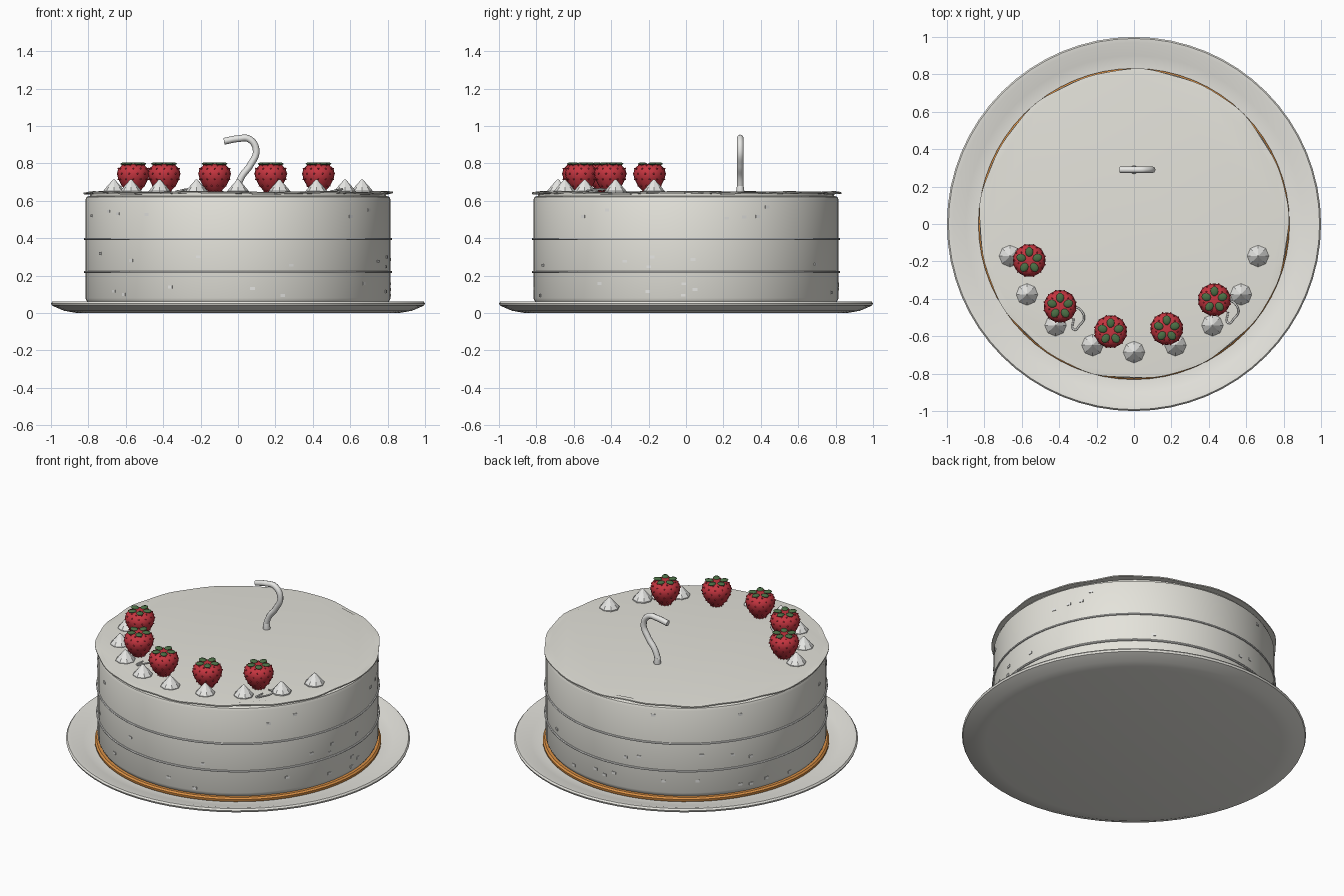
import bpy, bmesh, math, random
from mathutils import Vector, Matrix

if "Cube" in bpy.data.objects:
    bpy.data.objects.remove(bpy.data.objects["Cube"])
random.seed(4)

def mat(name, c):
    m = bpy.data.materials.new(name)
    m.diffuse_color = (*c, 1)
    m.use_nodes = True
    m.node_tree.nodes["Principled BSDF"].inputs["Base Color"].default_value = m.diffuse_color
    return m

PLATE = mat("plate_ivory", (0.8, 0.79, 0.74))
CAKE = mat("cake_ivory", (0.78, 0.77, 0.71))
CREAM = mat("cream_white", (0.8, 0.8, 0.78))
RED = mat("berry_red", (0.56, 0.035, 0.05))
GREEN = mat("leaf_green", (0.07, 0.16, 0.06))
GOLD = mat("board_gold", (0.7, 0.28, 0.06))

def finish(name, bm, m, angle=40):
    bmesh.ops.recalc_face_normals(bm, faces=bm.faces)
    me = bpy.data.meshes.new(name)
    bm.to_mesh(me)
    bm.free()
    me.materials.append(m)
    ob = bpy.data.objects.new(name, me)
    bpy.context.collection.objects.link(ob)
    bpy.ops.object.select_all(action='DESELECT')
    bpy.context.view_layer.objects.active = ob
    ob.select_set(True)
    if angle:
        bpy.ops.object.shade_smooth_by_angle(angle=math.radians(angle))
    return ob

def lathe(name, profile, m, n=64, at=(0, 0, 0), wobble=None, angle=40):
    """Spin (radius, z) points; the ends are closed with caps."""
    bm = bmesh.new()
    rings = []
    for r, z in profile:
        ring = []
        for i in range(n):
            a = 2 * math.pi * i / n
            dr, dz = wobble(a) if wobble else (0, 0)
            ring.append(bm.verts.new(((r + dr) * math.cos(a) + at[0],
                                      (r + dr) * math.sin(a) + at[1], z + dz + at[2])))
        rings.append(ring)
    for lo, hi in zip(rings, rings[1:]):
        for i in range(n):
            j = (i + 1) % n
            bm.faces.new((lo[i], lo[j], hi[j], hi[i]))
    bm.faces.new(rings[0])
    bm.faces.new(rings[-1])
    return finish(name, bm, m, angle)

def tube(name, pts, radius, m):
    cu = bpy.data.curves.new(name, 'CURVE')
    cu.dimensions = '3D'
    cu.bevel_depth = radius
    cu.bevel_resolution = 2
    cu.use_fill_caps = True
    sp = cu.splines.new('BEZIER')
    sp.bezier_points.add(len(pts) - 1)
    for bp, p in zip(sp.bezier_points, pts):
        bp.co = p
        bp.handle_left_type = bp.handle_right_type = 'AUTO'
    cu.materials.append(m)
    ob = bpy.data.objects.new(name, cu)
    bpy.context.collection.objects.link(ob)
    return ob

# Plate and gold board
lathe("plate", [(0.86, 0.0), (0.93, 0.012), (0.995, 0.04), (1.0, 0.052), (0.992, 0.062),
                (0.97, 0.06), (0.90, 0.04), (0.84, 0.03)], PLATE)
lathe("cake_board", [(0.825, 0.025), (0.832, 0.035), (0.832, 0.046), (0.822, 0.055)], GOLD)

# Sponge body and thin filling layers
lathe("cake_body", [(0.80, 0.05), (0.81, 0.065), (0.816, 0.08), (0.816, 0.605),
                    (0.81, 0.62), (0.797, 0.626)], CAKE)
for k, z in enumerate((0.22, 0.395)):
    lathe(f"filling_{k}", [(0.822, z - 0.005), (0.825, z), (0.822, z + 0.005)], CREAM)

# Wavy icing sheet on top
def wave(a):
    return (0.004 * math.sin(9 * a) + 0.003 * math.sin(17 * a + 1),
            0.003 * math.sin(7 * a + 2) + 0.002 * math.sin(19 * a))
lathe("icing_top", [(0.80, 0.638), (0.826, 0.638), (0.826, 0.645), (0.80, 0.648)],
      CAKE, 96, wobble=wave)
lathe("icing_core", [(0.79, 0.62), (0.79, 0.642)], CAKE)

# Crumb flecks on the side
bm = bmesh.new()
for i in range(46):
    a = random.uniform(0, 2 * math.pi)
    z = random.choice((0.13, 0.28, 0.54)) + random.uniform(-0.04, 0.04)
    M = (Matrix.Rotation(a, 4, 'Z') @ Matrix.Translation((0.816, 0, z))
         @ Matrix.Diagonal((0.006, 0.025, 0.015, 1)))
    bmesh.ops.create_cube(bm, size=1, matrix=M)
finish("crumb_flecks", bm, CREAM, 0)

# Piped cream peaks along the front
for k in range(9):
    a = math.radians(-165.5 + k * 151 / 8)
    lathe(f"cream_peak_{k}", [(0.058, 0.0), (0.058, 0.012), (0.032, 0.043), (0.003, 0.075)], CREAM, 8,
          (0.685 * math.cos(a), 0.685 * math.sin(a), 0.64), angle=30)

# Strawberries with seeds and leaves
BERRY = [(0.012, -0.09), (0.035, -0.075), (0.062, -0.045), (0.08, -0.01), (0.087, 0.02),
         (0.08, 0.047), (0.06, 0.065), (0.03, 0.073), (0.008, 0.073)]
for k, (x, y) in enumerate([(-0.56, -0.195), (-0.395, -0.44), (-0.125, -0.575),
                            (0.175, -0.56), (0.43, -0.405)]):
    c = Vector((x, y, 0.725))
    lathe(f"strawberry_{k}", BERRY, RED, 20, c)
    bm = bmesh.new()
    for row, (r, z) in enumerate(BERRY[1:7]):
        for i in range(12):
            a = 2 * math.pi * (i + 0.5 * (row % 2)) / 12
            p = c + Vector((r * math.cos(a), r * math.sin(a), z))
            bmesh.ops.create_icosphere(bm, subdivisions=1, radius=0.005,
                                       matrix=Matrix.Translation(p))
    finish(f"strawberry_seeds_{k}", bm, RED)
    bm = bmesh.new()
    for i in range(5):
        M = (Matrix.Translation(c + Vector((0, 0, 0.073)))
             @ Matrix.Rotation(math.radians(90 + 72 * i), 4, 'Z')
             @ Matrix.Translation((0.046, 0, 0)) @ Matrix.Diagonal((0.026, 0.021, 0.008, 1)))
        bmesh.ops.create_uvsphere(bm, u_segments=10, v_segments=6, radius=1, matrix=M)
    finish(f"strawberry_leaves_{k}", bm, GREEN, 60)

# Hooked candle with a small foot
tube("hook_candle", [(x, 0.29, z) for x, z in
     [(-0.075, 0.918), (0.0, 0.932), (0.06, 0.93), (0.097, 0.87), (0.065, 0.79),
      (0.02, 0.73), (-0.005, 0.67)]], 0.018, CREAM)
lathe("candle_foot", [(0.02, 0.635), (0.022, 0.65), (0.018, 0.68)], CREAM, 12, (0, 0.29, 0))

# Thin curled shavings
for k, (x, y) in enumerate([(-0.32, -0.505), (0.505, -0.47)]):
    tube(f"shaving_{k}", [(x, y + 0.065, 0.652), (x + 0.035, y + 0.045, 0.66), (x + 0.053, y, 0.662),
                          (x + 0.03, y - 0.035, 0.658), (x, y - 0.06, 0.652),
                          (x - 0.003, y, 0.652)], 0.005, CREAM)
